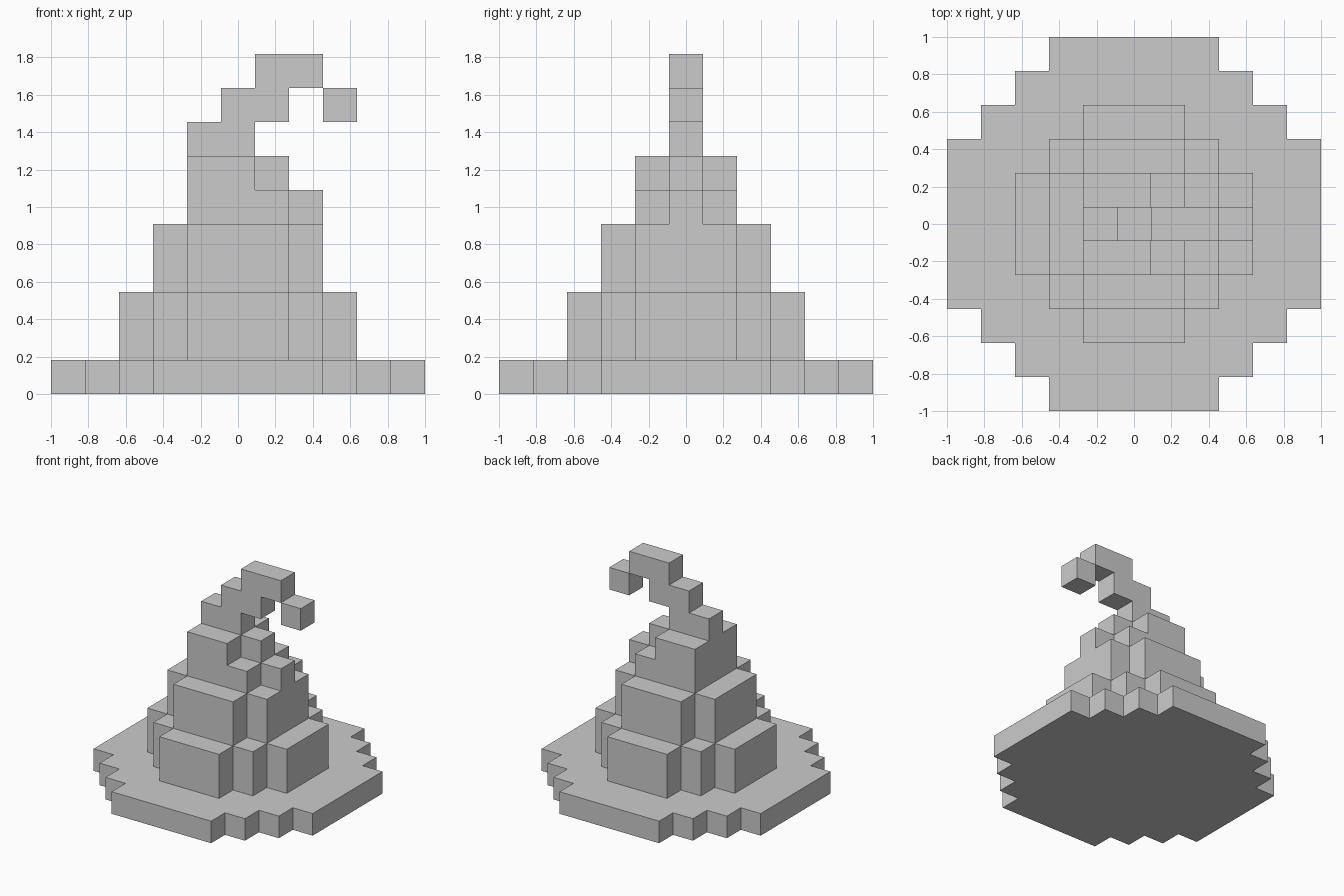
import bpy, bmesh
from mathutils import Vector

if "Cube" in bpy.data.objects:
    bpy.data.objects.remove(bpy.data.objects["Cube"])

U = 2 / 11  # size of one block


def stepped(half_widths):
    """Symmetric plan: half_widths[|y|] gives the largest |x| filled in that row."""
    n = len(half_widths) - 1
    return {(x, y) for y in range(-n, n + 1)
            for x in range(-half_widths[abs(y)], half_widths[abs(y)] + 1)}


def bar(x0, x1, half_y=0):
    return {(x, y) for x in range(x0, x1 + 1) for y in range(-half_y, half_y + 1)}


def stack(plan, *levels):
    return {(x, y, z) for x, y in plan for z in levels}


parts = {
    "brim": stack(stepped([5, 5, 5, 4, 3, 2]), 0),
    "lower_crown": stack(stepped([3, 3, 2, 1]), 1, 2),
    "middle_crown": stack(stepped([2, 2, 1]), 3, 4),
    # upper crown leans left, with a stepped ridge on the right
    "upper_crown": stack(bar(-1, 1, 1) | bar(2, 2), 5) | stack(bar(-1, 0, 1) | bar(1, 1), 6),
    # crooked tip that curls over to the right
    "curled_tip": stack(bar(-1, 0), 7) | stack(bar(0, 1), 8) | stack(bar(1, 2), 9),
    "hanging_end": stack(bar(3, 3), 8),
}
filled = set().union(*parts.values())


def build(name, cells):
    """Make the outer skin of a part, leaving out faces buried against other blocks."""
    bm = bmesh.new()
    for cell in sorted(cells):
        centre = Vector((cell[0], cell[1], cell[2] + 0.5))
        for axis in range(3):
            for sign in (-1, 1):
                n = Vector((0, 0, 0))
                n[axis] = sign
                if tuple(int(c + d) for c, d in zip(cell, n)) in filled:
                    continue
                a = Vector((0, 0, 0))
                a[(axis + 1) % 3] = 0.5
                b = n.cross(a)
                mid = centre + n * 0.5
                bm.faces.new([bm.verts.new((mid + c) * U)
                              for c in (-a - b, a - b, a + b, b - a)])
    bmesh.ops.remove_doubles(bm, verts=bm.verts, dist=1e-4)
    mesh = bpy.data.meshes.new(name)
    bm.to_mesh(mesh)
    bm.free()
    bpy.context.collection.objects.link(bpy.data.objects.new(name, mesh))


for name, cells in parts.items():
    build(name, cells)
